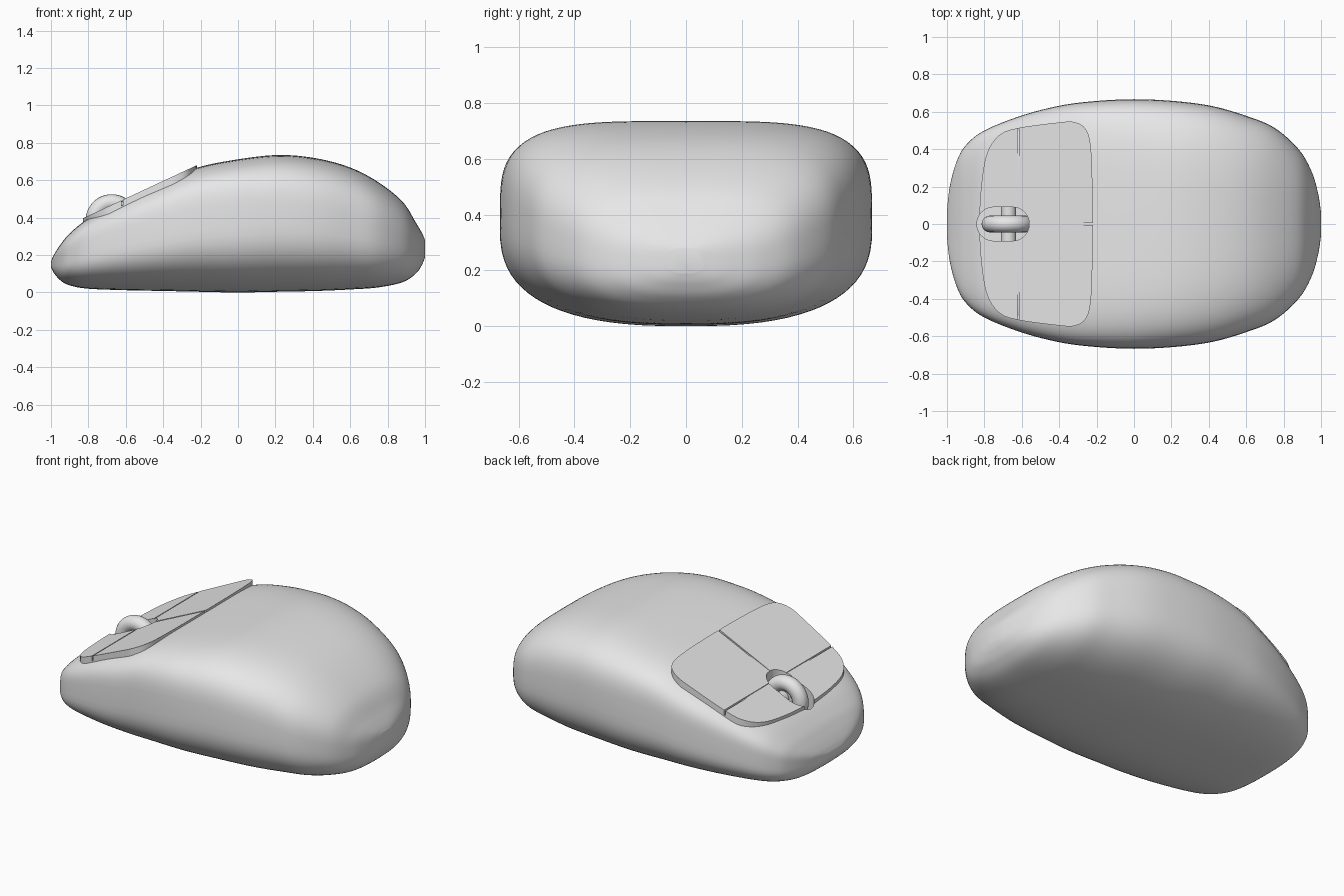
import bpy, bmesh, math
from mathutils import Vector

if "Cube" in bpy.data.objects:
    bpy.data.objects.remove(bpy.data.objects["Cube"])

grey = bpy.data.materials.new("light_grey")
grey.diffuse_color = (0.8, 0.8, 0.8, 1)
grey.use_nodes = True
grey.node_tree.nodes["Principled BSDF"].inputs["Base Color"].default_value = grey.diffuse_color


def finish(ob, angle=40):
    ob.data.materials.clear()
    ob.data.materials.append(grey)
    bpy.ops.object.select_all(action='DESELECT')
    ob.select_set(True)
    bpy.context.view_layer.objects.active = ob
    bpy.ops.object.shade_smooth_by_angle(angle=math.radians(angle))


def loft(name, rings):
    """Closed skin through equal-sized rings of points."""
    bm = bmesh.new()
    vs = [[bm.verts.new(p) for p in r] for r in rings]
    n = len(rings[0])
    for a, b in zip(vs, vs[1:]):
        for i in range(n):
            j = (i + 1) % n
            bm.faces.new((a[i], a[j], b[j], b[i]))
    bm.faces.new(vs[0])
    bm.faces.new(vs[-1])
    bmesh.ops.recalc_face_normals(bm, faces=bm.faces[:])
    me = bpy.data.meshes.new(name)
    bm.to_mesh(me)
    bm.free()
    ob = bpy.data.objects.new(name, me)
    bpy.context.collection.objects.link(ob)
    return ob


def cut(ob, cutter):
    m = ob.modifiers.new("cut", 'BOOLEAN')
    m.operation, m.solver, m.object = 'DIFFERENCE', 'EXACT', cutter
    bpy.context.view_layer.objects.active = ob
    bpy.ops.object.modifier_apply(modifier=m.name)


def smooth_path(pts, steps):
    """Catmull-Rom curve through tuples."""
    vs = [Vector(p) for p in pts]
    out = []
    for i in range(len(vs) - 1):
        a, b, c, d = vs[max(i - 1, 0)], vs[i], vs[i + 1], vs[min(i + 2, len(vs) - 1)]
        for k in range(steps):
            t = k / steps
            out.append(b + 0.5 * t * ((c - a) + t * ((2 * a - 5 * b + 4 * c - d)
                                                    + t * (3 * (b - c) + d - a))))
    return out + [vs[-1]]


# body stations: x, bottom, top, half width
stations = [(-1.0, .135, .165, .07), (-.985, .105, .20, .20), (-.95, .065, .255, .33),
            (-.90, .038, .315, .42), (-.80, .02, .395, .50), (-.60, .012, .50, .58),
            (-.40, .008, .59, .632), (-.22, .004, .667, .656), (0, 0, .712, .667),
            (.22, .004, .735, .657), (.42, .008, .717, .63), (.60, .016, .668, .578),
            (.75, .027, .59, .515), (.88, .055, .485, .40), (.95, .10, .375, .28),
            (.985, .15, .315, .16), (1.0, .19, .28, .06)]


def spow(v, e):
    return math.copysign(abs(v) ** e, v)


rings = []
st = [smooth_path([(s[0], s[1], s[2]) for s in stations], 6),
      smooth_path([(s[0], s[3], 0) for s in stations], 6)]
for p, q in zip(*st):
    x, zb, zt, w = p.x, p.y, p.z, q.y
    mid, half = (zb + zt) / 2, (zt - zb) / 2
    blend = min(max((x + .5) / .6, 0), 1)
    n_up = 5.2 - 1.0 * blend - 1.2 * max(0, x)
    ring = []
    for i in range(80):
        a = 2 * math.pi * i / 80
        n = n_up if math.sin(a) > 0 else 2.6
        ring.append((x, w * spow(math.cos(a), 2 / n), mid + half * spow(math.sin(a), 2 / n)))
    rings.append(ring)
body = loft("mouse_body", rings)

# flat button panel on a slope
slope = .466


def plane_z(x):
    return .41 + (x + .8) * slope


edge = [(-.83, 0, 0), (-.815, .22, 0), (-.785, .38, 0), (-.72, .475, 0), (-.62, .513, 0),
        (-.40, .543, 0), (-.32, .545, 0), (-.26, .51, 0), (-.232, .42, 0), (-.222, .2, 0),
        (-.22, 0, 0)]
side = smooth_path(edge, 5)
outline = [(p.x, p.y) for p in side] + [(p.x, -p.y) for p in side[-2:0:-1]]
panel = loft("button_panel", [[(x, y, plane_z(x) - d) for x, y in outline] for d in (.07, 0)])


def groove(x0, x1, y):
    pts = [(x0, -y), (x1, -y), (x1, y), (x0, y)]
    return loft("groove_cutter", [[(px, py, plane_z(px) + d) for px, py in pts]
                                  for d in (-.03, .05)])


# wheel slot cutter
slot_pts = []
for i in range(24):
    a = math.pi / 2 + math.pi * i / 23
    slot_pts.append((-.75 + .09 * math.cos(a), .09 * math.sin(a)))
for i in range(24):
    a = -math.pi / 2 + math.pi * i / 23
    slot_pts.append((-.65 + .09 * math.cos(a), .09 * math.sin(a)))
slot = loft("slot_cutter", [[(x, y, z) for x, y in slot_pts] for z in (.21, .8)])
cutters = [slot, groove(-.624, -.616, .6), groove(-.57, -.215, .006)]
cut(body, slot)
for c in cutters:
    cut(panel, c)
for c in cutters:
    bpy.data.objects.remove(c)
finish(body, 40)
finish(panel, 30)

# scroll wheel and axle
bpy.ops.mesh.primitive_torus_add(major_radius=.095, minor_radius=.045, major_segments=48,
                                 minor_segments=20, location=(-.675, 0, .385),
                                 rotation=(math.pi / 2, 0, 0))
wheel = bpy.context.object
wheel.name = "scroll_wheel"
finish(wheel)
for name, r, depth in (("wheel_hub", .085, .05), ("wheel_axle", .04, .19)):
    bpy.ops.mesh.primitive_cylinder_add(vertices=32, radius=r, depth=depth,
                                        location=(-.67, 0, .40 if r < .05 else .385),
                                        rotation=(math.pi / 2, 0, 0))
    bpy.context.object.name = name
    finish(bpy.context.object)
